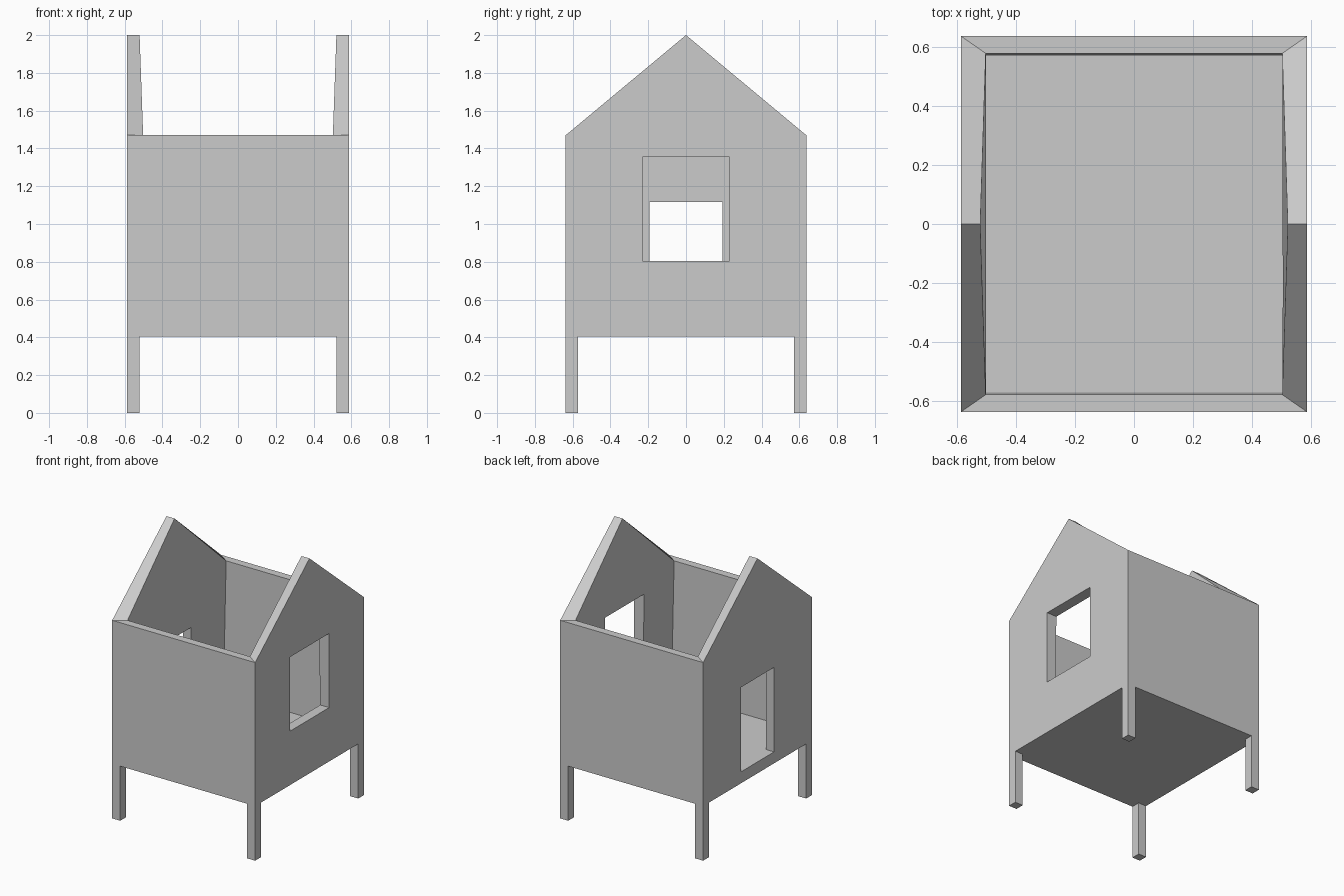
import bpy, bmesh

if "Cube" in bpy.data.objects:
    bpy.data.objects.remove(bpy.data.objects["Cube"])

W, D, T = 0.587, 0.637, 0.066          # half width, half depth, wall thickness
BASE, EAVE, RIDGE, FLOOR = 0.405, 1.47, 2.0, 0.49


def box(name, lo, hi):
    """Axis-aligned box between two corners."""
    bm = bmesh.new()
    bmesh.ops.create_cube(bm, size=1)
    for v in bm.verts:
        v.co = [lo[i] if v.co[i] < 0 else hi[i] for i in range(3)]
    me = bpy.data.meshes.new(name)
    bm.to_mesh(me)
    bm.free()
    ob = bpy.data.objects.new(name, me)
    bpy.context.collection.objects.link(ob)
    return ob


# Walls: a ring of four sheets, the two side ones gabled, thickened inwards
bm = bmesh.new()
corners = [(-W, -D), (W, -D), (W, D), (-W, D)]
low = [bm.verts.new((x, y, BASE)) for x, y in corners]
top = [bm.verts.new((x, y, EAVE)) for x, y in corners]
for i in range(4):
    j = (i + 1) % 4
    loop = [low[i], low[j], top[j], top[i]]
    if i % 2:
        loop.insert(3, bm.verts.new((corners[i][0], 0, RIDGE)))
    bm.faces.new(loop)
me = bpy.data.meshes.new("gabled_walls")
bm.to_mesh(me)
bm.free()
walls = bpy.data.objects.new("gabled_walls", me)
bpy.context.collection.objects.link(walls)

shell = walls.modifiers.new("thickness", 'SOLIDIFY')
shell.thickness = T
shell.offset = -1
shell.use_even_offset = True

# Openings: large window on the right, doorway down to the floor on the left
cutters = [
    box("window_cutter", (W - 0.2, -0.23, 0.805), (W + 0.2, 0.23, 1.355)),
    box("doorway_cutter", (-W - 0.2, -0.194, FLOOR), (-W + 0.2, 0.194, 1.117)),
]
for c in cutters:
    c.hide_render = True
    cut = walls.modifiers.new(c.name, 'BOOLEAN')
    cut.operation = 'DIFFERENCE'
    cut.solver = 'EXACT'
    cut.object = c

# Bake the openings and drop the cutters
bpy.context.view_layer.update()
baked = bpy.data.meshes.new_from_object(
    walls.evaluated_get(bpy.context.evaluated_depsgraph_get()))
walls.modifiers.clear()
walls.data = baked
for c in cutters:
    bpy.data.objects.remove(c)

# Floor fitted between the walls
box("floor", (-W + T, -D + T, BASE), (W - T, D - T, FLOOR))

# Square corner legs
for sx, xn in ((-1, "left"), (1, "right")):
    for sy, yn in ((-1, "front"), (1, "back")):
        xs = sorted((sx * W, sx * (W - T)))
        ys = sorted((sy * D, sy * (D - T)))
        box(f"{yn}_{xn}_leg", (xs[0], ys[0], 0), (xs[1], ys[1], BASE))
